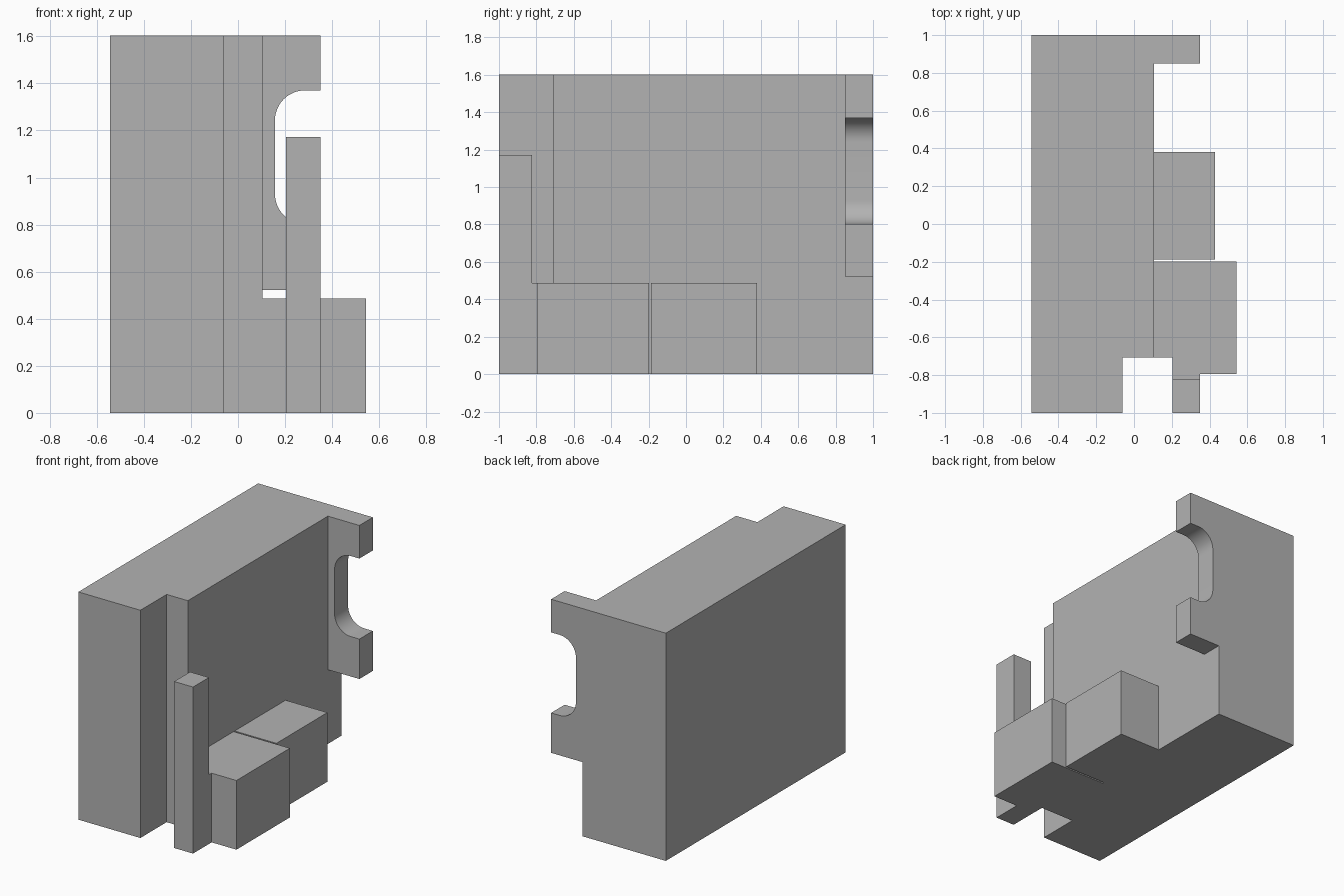
import bpy, bmesh, math

if "Cube" in bpy.data.objects:
    bpy.data.objects.remove(bpy.data.objects["Cube"])

grey = bpy.data.materials.new("plain_grey")
grey.diffuse_color = (0.45, 0.45, 0.45, 1)
grey.use_nodes = True
grey.node_tree.nodes["Principled BSDF"].inputs["Base Color"].default_value = grey.diffuse_color


def extrude(name, outline, axis, lo, hi):
    """Closed prism: a 2D outline extruded along z (outline is xy) or y (outline is xz)."""
    place = (lambda a, b, d: (a, b, d)) if axis == "z" else (lambda a, b, d: (a, d, b))
    bm = bmesh.new()
    face = bm.faces.new([bm.verts.new(place(a, b, lo)) for a, b in outline])
    move = place(0, 0, hi - lo)
    new = bmesh.ops.extrude_face_region(bm, geom=[face])["geom"]
    bmesh.ops.translate(bm, vec=move, verts=[v for v in new if isinstance(v, bmesh.types.BMVert)])
    bmesh.ops.recalc_face_normals(bm, faces=bm.faces)
    mesh = bpy.data.meshes.new(name)
    bm.to_mesh(mesh)
    bm.free()
    mesh.materials.append(grey)
    obj = bpy.data.objects.new(name, mesh)
    bpy.context.collection.objects.link(obj)
    return obj


def rect(a0, a1, b0, b1):
    return [(a0, b0), (a1, b0), (a1, b1), (a0, b1)]


def arc(cx, cz, r, start, end, n=12):
    angles = [math.radians(start + (end - start) * i / n) for i in range(n + 1)]
    return [(cx + r * math.cos(t), cz + r * math.sin(t)) for t in angles]


IN = 0.0     # depth inside the body where attached parts begin
X = 0.105    # right wall of the body

# Tall body with a stepped front corner
body = extrude("housing", [(-0.543, -1), (-0.06, -1), (-0.06, -0.708), (X, -0.708),
                           (X, 1), (-0.543, 1)], "z", 0, 1.603)

# Rear flange with a rounded open slot
r = 0.127
slot = arc(0.157 + r, 1.37 - r, r, 90, 180) + arc(0.157 + r, 0.803 + r, r, 180, 270)
flange = extrude("rear_flange", [(IN, 0.522), (0.35, 0.522), (0.35, 1.603), (IN, 1.603)],
                 "y", 0.85, 1)
slot_cutter = extrude("slot_cutter", [(0.5, 1.37)] + slot + [(0.5, 0.803)], "y", 0.7, 1.2)

# Low side blocks, separated by a narrow gap
front_block = extrude("front_block", [(IN, -0.708), (0.203, -0.708), (0.203, -0.9),
                                      (0.35, -0.9), (0.35, -0.793), (0.543, -0.793),
                                      (0.543, -0.198), (IN, -0.198)], "z", 0, 0.487)
rear_block = extrude("rear_block", rect(IN, 0.43, -0.187, 0.38), "z", 0, 0.487)

# Slim upright post at the front
post = extrude("front_post", rect(0.203, 0.35, -1, -0.823), "z", 0, 1.172)


def combine(target, other, operation):
    mod = target.modifiers.new(other.name, "BOOLEAN")
    mod.operation, mod.object, mod.solver = operation, other, "EXACT"
    bpy.context.view_layer.objects.active = target
    bpy.ops.object.modifier_apply(modifier=mod.name)
    bpy.data.objects.remove(other)


# Cut the slot, then fuse everything into one solid
combine(flange, slot_cutter, "DIFFERENCE")
for part in (flange, front_block, rear_block, post):
    combine(body, part, "UNION")

bpy.ops.object.select_all(action="DESELECT")
body.select_set(True)
bpy.context.view_layer.objects.active = body
bpy.ops.object.shade_smooth_by_angle(angle=math.radians(30))
